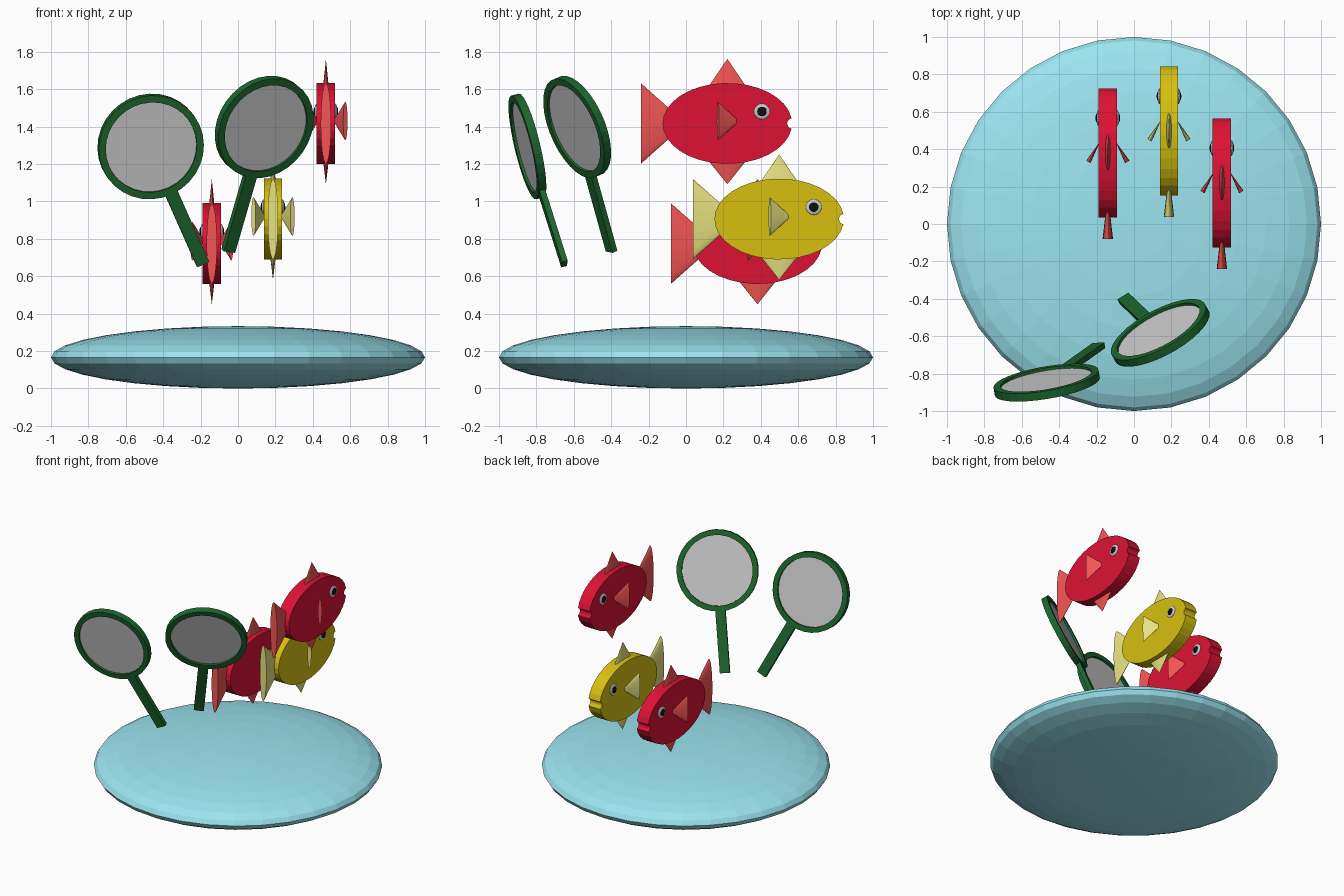
import bpy, bmesh
from math import sin, cos, pi, asin, radians
from mathutils import Vector, Matrix

if "Cube" in bpy.data.objects:
    bpy.data.objects.remove(bpy.data.objects["Cube"])


def material(name, r, g, b):
    m = bpy.data.materials.new(name)
    m.diffuse_color = (r, g, b, 1)
    m.use_nodes = True
    m.node_tree.nodes["Principled BSDF"].inputs["Base Color"].default_value = m.diffuse_color
    return m


WATER = material("water_blue", 0.33, 0.78, 0.87)
GREEN = material("paddle_green", 0.012, 0.13, 0.027)
PAPER = material("paper_white", 0.80, 0.82, 0.80)
WHITE = material("eye_white", 0.75, 0.75, 0.75)
BLACK = material("pupil_black", 0.004, 0.004, 0.004)
RED = material("red", 0.72, 0.006, 0.035)
RED_FIN = material("red_fin", 0.90, 0.09, 0.09)
YELLOW = material("yellow", 0.68, 0.53, 0.005)
YELLOW_FIN = material("yellow_fin", 0.80, 0.76, 0.22)


def finish(bm, name, mat):
    bmesh.ops.recalc_face_normals(bm, faces=bm.faces)
    mesh = bpy.data.meshes.new(name)
    bm.to_mesh(mesh)
    bm.free()
    mesh.materials.append(mat)
    ob = bpy.data.objects.new(name, mesh)
    bpy.context.collection.objects.link(ob)
    return ob


def frame(x, y, z, loc):
    m = Matrix((x, y, z)).transposed().to_4x4()
    m.translation = loc
    return m


def ellipsoid(name, loc, size, mat, seg=32, rings=16):
    bm = bmesh.new()
    bmesh.ops.create_uvsphere(bm, u_segments=seg, v_segments=rings, radius=1,
                              matrix=Matrix.Translation(loc) @ Matrix.Diagonal((*size, 1)))
    return finish(bm, name, mat)


def fin(name, base, tip, wide, radius, mat, thin=0.13):
    # flattened cone from a wide base to a point
    base, tip, wide = Vector(base), Vector(tip), Vector(wide)
    axis = tip - base
    flat = wide.cross(axis).normalized()
    bm = bmesh.new()
    bmesh.ops.create_cone(bm, cap_ends=True, segments=32, radius1=radius, radius2=0, depth=1,
                          matrix=frame(flat * thin, wide, axis, (base + tip) / 2))
    return finish(bm, name, mat)


def fish(name, centre, mat, fin_mat):
    c = Vector(centre)
    # body: extruded ellipse with a round mouth notch
    start, n = asin(0.03 / 0.216), 32
    pts = []
    for i in range(n + 1):
        a = start + (2 * pi - 2 * start) * i / n
        pts.append((0.346 * cos(a), 0.216 * sin(a)))
    for i in range(9):
        a = radians(-100 - 20 * i)
        pts.append((0.348 + 0.028 * cos(a), 0.028 * sin(a)))
    bm = bmesh.new()
    face = bm.faces.new([bm.verts.new(c + Vector((-0.049, y, z))) for y, z in pts])
    ext = bmesh.ops.extrude_face_region(bm, geom=[face])
    bmesh.ops.translate(bm, vec=(0.098, 0, 0),
                        verts=[v for v in ext["geom"] if isinstance(v, bmesh.types.BMVert)])
    finish(bm, name + "_body", mat)

    def at(x, y, z):
        return c + Vector((x, y, z))

    # tail, top and bottom fins
    fin(name + "_tail", at(0, -0.461, 0), at(0, -0.22, 0), (0, 0, 1), 0.214, fin_mat)
    fin(name + "_top_fin", at(0, 0, 0.10), at(0, 0, 0.345), (0, 1, 0), 0.167, fin_mat, 0.15)
    fin(name + "_bottom_fin", at(0, 0, -0.12), at(0, 0, -0.325), (0, 1, 0), 0.164, fin_mat, 0.15)
    # mirrored side fins and eyes
    for side, s in (("right", 1), ("left", -1)):
        fin(f"{name}_{side}_fin", at(s * 0.104, -0.05, 0.013), at(s * 0.04, 0.062, 0.013),
            (0, 0, 1), 0.103, fin_mat)
        ellipsoid(f"{name}_{side}_eye", at(s * 0.05, 0.185, 0.064), (0.011, 0.042, 0.042), WHITE, 24, 12)
        ellipsoid(f"{name}_{side}_pupil", at(s * 0.055, 0.185, 0.064), (0.011, 0.027, 0.027), BLACK, 24, 12)


def paddle(name, centre, down, normal):
    # local axes: x across, y towards the handle, z through the disc
    y = Vector(down).normalized()
    z = Vector(normal)
    z = (z - y * z.dot(y)).normalized()
    m = frame(y.cross(z), y, z, Vector(centre))
    # rim: square section swept round
    bm = bmesh.new()
    n = 32
    loops = []
    for i in range(n):
        a = 2 * pi * i / n
        loops.append([bm.verts.new(m @ Vector((r * sin(a), r * cos(a), h)))
                      for r, h in ((0.285, -0.022), (0.285, 0.022), (0.247, 0.022), (0.247, -0.022))])
    for i in range(n):
        p, q = loops[i], loops[(i + 1) % n]
        for j in range(4):
            k = (j + 1) % 4
            bm.faces.new((p[j], p[k], q[k], q[j]))
    finish(bm, name + "_rim", GREEN)
    # paper disc
    bm = bmesh.new()
    bmesh.ops.create_cone(bm, cap_ends=True, segments=32, radius1=0.25, radius2=0.25,
                          depth=0.015, matrix=m)
    finish(bm, name + "_paper", PAPER)
    # handle
    bm = bmesh.new()
    bmesh.ops.create_cube(bm, size=1, matrix=m @ Matrix.Translation((0, 0.4875, 0))
                          @ Matrix.Diagonal((0.07, 0.455, 0.032, 1)))
    finish(bm, name + "_handle", GREEN)


# pool of water
ellipsoid("water", (0, 0, 0.1667), (1, 1, 0.1667), WATER)

# three fish
fish("upper_fish", (0.47, 0.221, 1.417), RED, RED_FIN)
fish("middle_fish", (0.187, 0.498, 0.906), YELLOW, YELLOW_FIN)
fish("lower_fish", (-0.14, 0.382, 0.775), RED, RED_FIN)

# two scooping paddles
paddle("left_paddle", (-0.467, -0.848, 1.294), (0.279, 0.198, -0.628), (0.165, -0.958, -0.229))
paddle("right_paddle", (0.14, -0.582, 1.398), (-0.19, 0.182, -0.656), (0.45, -0.82, -0.354))
